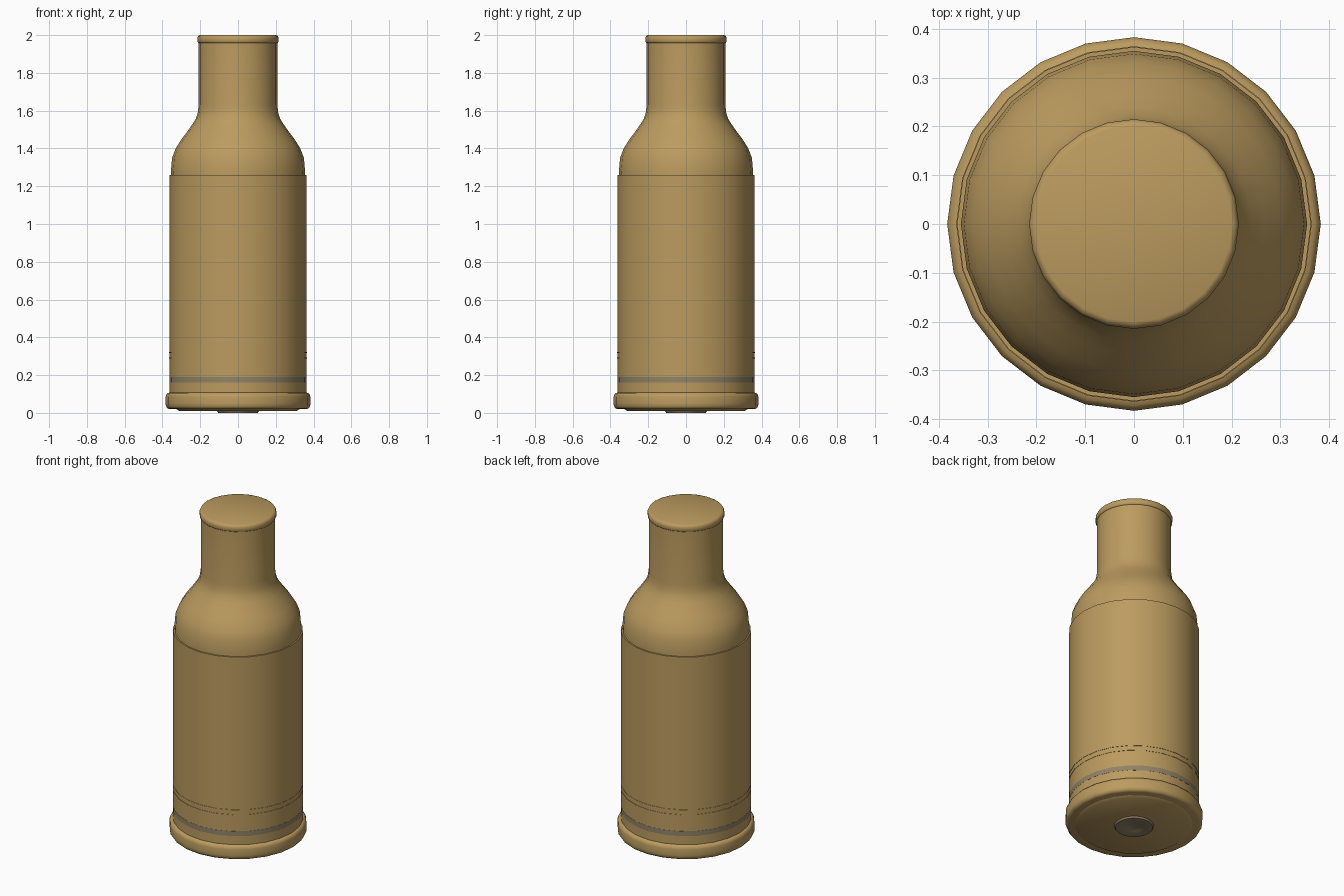
import bpy, bmesh, math

if "Cube" in bpy.data.objects:
    bpy.data.objects.remove(bpy.data.objects["Cube"])

SIDES = 24


def material(name, rgb):
    m = bpy.data.materials.new(name)
    m.diffuse_color = (*rgb, 1)
    m.use_nodes = True
    m.node_tree.nodes["Principled BSDF"].inputs["Base Color"].default_value = m.diffuse_color
    return m


brass = material("brass", (0.50, 0.33, 0.115))
dull = material("dull grey brass", (0.28, 0.225, 0.135))


def lathe(name, profile, mat, closed=False, angle=35):
    """Spin (radius, z) points around z; radius 0 makes a pole."""
    bm = bmesh.new()
    rings = []
    for r, z in profile:
        if r == 0:
            rings.append([bm.verts.new((0, 0, z))] * SIDES)
        else:
            rings.append([bm.verts.new((r * math.cos(a), r * math.sin(a), z))
                          for a in (2 * math.pi * i / SIDES for i in range(SIDES))])
    pairs = list(zip(rings, rings[1:]))
    if closed:
        pairs.append((rings[-1], rings[0]))
    for a, b in pairs:
        for i in range(SIDES):
            j = (i + 1) % SIDES
            quad = list(dict.fromkeys((a[i], a[j], b[j], b[i])))
            bm.faces.new(quad)
    bmesh.ops.recalc_face_normals(bm, faces=bm.faces)
    me = bpy.data.meshes.new(name)
    bm.to_mesh(me)
    bm.free()
    me.materials.append(mat)
    ob = bpy.data.objects.new(name, me)
    bpy.context.collection.objects.link(ob)
    bpy.context.view_layer.objects.active = ob
    ob.select_set(True)
    bpy.ops.object.shade_smooth_by_angle(angle=math.radians(angle))
    ob.select_set(False)
    return ob


# Straight body wall
lathe("body", [(0, 0.06), (0.363, 0.06), (0.363, 1.26), (0, 1.26)], brass)

# Rounded shoulder running into the neck
lathe("shoulder_and_neck", [
    (0.355, 1.25), (0.355, 1.28), (0.349, 1.35), (0.330, 1.40), (0.302, 1.445),
    (0.268, 1.49), (0.240, 1.53), (0.222, 1.56), (0.213, 1.59), (0.208, 1.63),
    (0.208, 1.97)], brass)

# Rolled mouth lip with a flat top
lathe("mouth_lip", [
    (0.205, 1.957), (0.212, 1.960), (0.215, 1.968), (0.215, 1.985),
    (0.210, 1.996), (0.201, 2.0), (0, 2.0)], brass, angle=50)

# Rim flange with rounded edges
lathe("rim", [
    (0, 0.02), (0.362, 0.02), (0.374, 0.024), (0.382, 0.036), (0.383, 0.05),
    (0.383, 0.085), (0.380, 0.096), (0.372, 0.105), (0.360, 0.108)], brass, angle=50)

# Slightly raised head disc and primer underneath
lathe("head_disc", [(0, 0.010), (0.31, 0.010), (0.33, 0.022)], brass)
lathe("primer", [(0, 0.003), (0.045, 0.003), (0.05, 0.0), (0.105, 0.0),
                 (0.112, 0.012)], dull)

# Dull band above the rim and two fine rings
lathe("groove_band", [(0.360, 0.16), (0.3638, 0.16), (0.3638, 0.19), (0.360, 0.19)], dull)
for i, z in enumerate((0.29, 0.32)):
    lathe(f"fine_ring_{i + 1}", [(0.360, z - 0.003), (0.3645, z - 0.002),
                                 (0.3645, z + 0.002), (0.360, z + 0.003)], brass)
